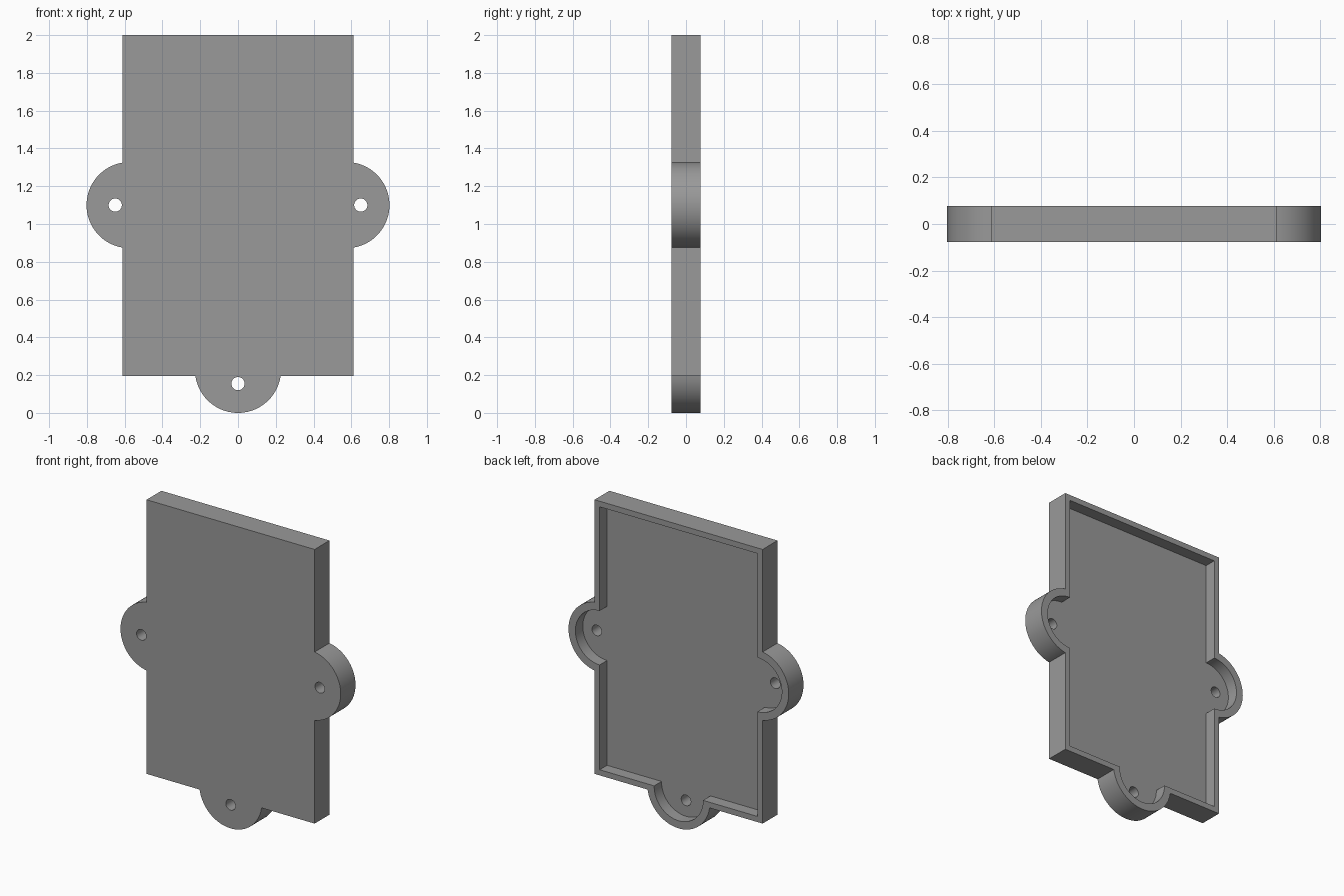
import bpy, bmesh, math
from mathutils import Vector

if "Cube" in bpy.data.objects:
    bpy.data.objects.remove(bpy.data.objects["Cube"])

HALF_W, BOTTOM, TOP = 0.612, 0.195, 2.0   # rectangular panel
HALF_T, FLOOR_Y = 0.077, 0.0              # thickness, pocket floor
WALL, LOBE_WALL = 0.037, 0.05             # rim widths
LOBE_R, LOBE_IN, LOBE_Z = 0.228, 0.574, 1.10
HOLE_R, SEG = 0.035, 40

grey = bpy.data.materials.new("plain grey")
grey.diffuse_color = (0.32, 0.32, 0.32, 1)
grey.use_nodes = True
grey.node_tree.nodes["Principled BSDF"].inputs["Base Color"].default_value = grey.diffuse_color


def arc(cx, cz, r, middle, half):
    """Points counterclockwise around a lobe centre."""
    return [(cx + r * math.cos(middle - half + 2 * half * i / SEG),
             cz + r * math.sin(middle - half + 2 * half * i / SEG))
            for i in range(SEG + 1)]


def outline(inset, r):
    """Rectangle with round lobes on the left, right and bottom edges."""
    w, b, t = HALF_W - inset, BOTTOM + inset, TOP - inset
    side = math.acos((w - LOBE_IN) / r)
    low = math.acos((LOBE_R - b) / r)
    return ([(-w, b)] + arc(0, LOBE_R, r, -math.pi / 2, low) + [(w, b)]
            + arc(LOBE_IN, LOBE_Z, r, 0, side) + [(w, t), (-w, t)]
            + arc(-LOBE_IN, LOBE_Z, r, math.pi, side))


def prism(name, points, y0, y1):
    """Extrude an xz outline along y."""
    bm = bmesh.new()
    face = bm.faces.new([bm.verts.new((x, y0, z)) for x, z in points])
    ext = bmesh.ops.extrude_face_region(bm, geom=[face])
    verts = [g for g in ext["geom"] if isinstance(g, bmesh.types.BMVert)]
    bmesh.ops.translate(bm, vec=Vector((0, y1 - y0, 0)), verts=verts)
    bmesh.ops.recalc_face_normals(bm, faces=bm.faces)
    me = bpy.data.meshes.new(name)
    bm.to_mesh(me)
    bm.free()
    ob = bpy.data.objects.new(name, me)
    bpy.context.collection.objects.link(ob)
    me.materials.append(grey)
    return ob


# Tray body
body = prism("tray_body", outline(0, LOBE_R), -HALF_T, HALF_T)

# Rear pocket and the three screw holes
cutters = [prism("pocket_cutter", outline(WALL, LOBE_R - LOBE_WALL), FLOOR_Y, 0.2)]
for x, z in ((-0.65, LOBE_Z), (0.65, LOBE_Z), (0, 0.155)):
    cutters.append(prism("screw_hole_cutter", arc(x, z, HOLE_R, 0, math.pi)[:-1], -0.2, 0.2))

bpy.context.view_layer.objects.active = body
body.select_set(True)
for cutter in cutters:
    mod = body.modifiers.new("cut", "BOOLEAN")
    mod.operation, mod.solver, mod.object = "DIFFERENCE", "EXACT", cutter
    bpy.ops.object.modifier_apply(modifier=mod.name)
for cutter in cutters:
    bpy.data.objects.remove(cutter, do_unlink=True)

bpy.ops.object.select_all(action="DESELECT")
body.select_set(True)
bpy.ops.object.shade_smooth_by_angle(angle=math.radians(30))
